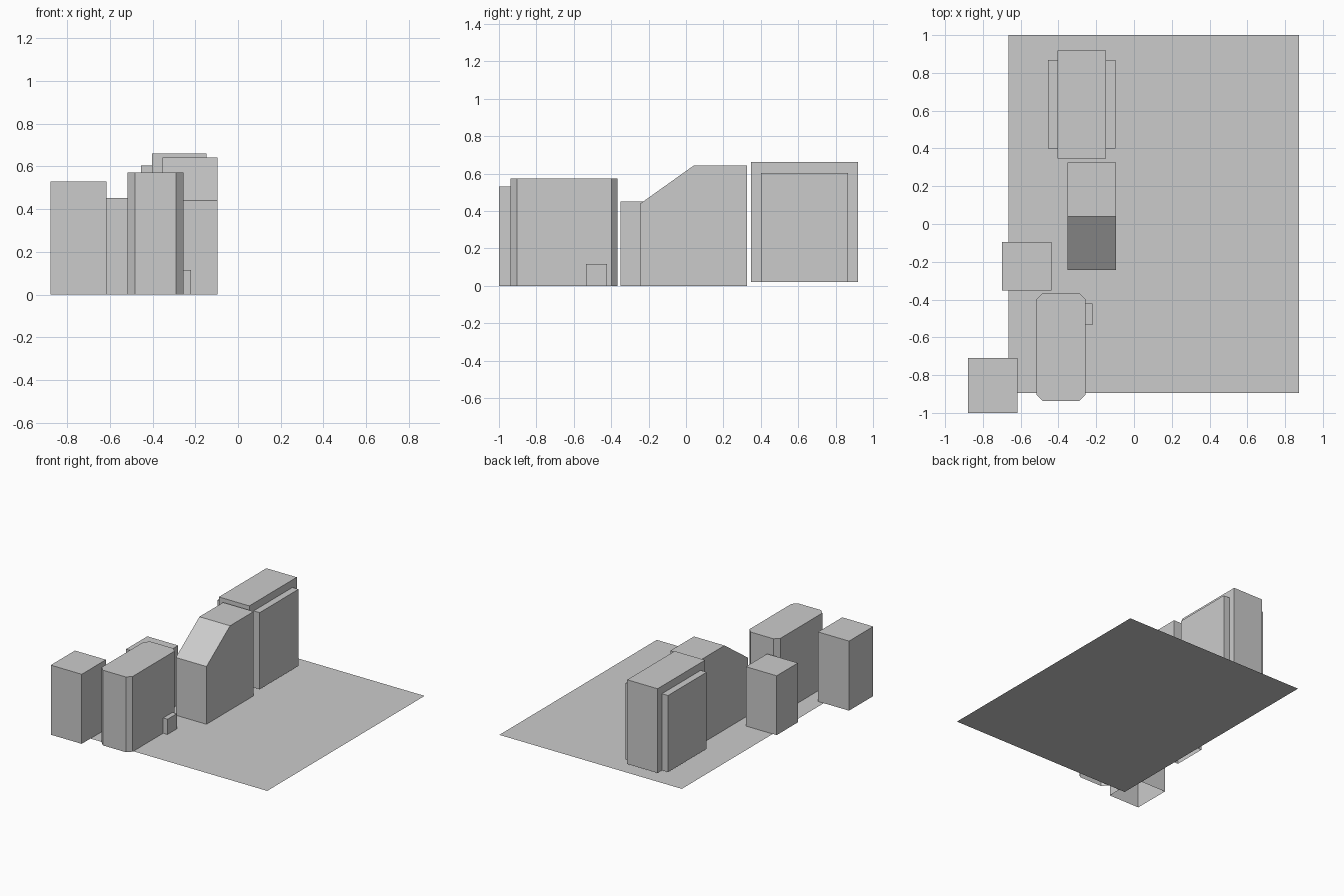
import bpy, bmesh

if "Cube" in bpy.data.objects:
    bpy.data.objects.remove(bpy.data.objects["Cube"])

AXIS = {"x": 0, "z": 2}


def prism(name, profile, axis, lo, hi, open_base=True):
    """Extrude a closed 2D profile along x (profile = y,z) or z (profile = x,y)."""
    bm = bmesh.new()
    if axis == "x":
        verts = [bm.verts.new((lo, a, b)) for a, b in profile]
    else:
        verts = [bm.verts.new((a, b, lo)) for a, b in profile]
    face = bm.faces.new(verts)
    ext = bmesh.ops.extrude_face_region(bm, geom=[face], use_keep_orig=True)
    move = [0, 0, 0]
    move[AXIS[axis]] = hi - lo
    bmesh.ops.translate(bm, vec=move,
                        verts=[g for g in ext["geom"] if isinstance(g, bmesh.types.BMVert)])
    bmesh.ops.recalc_face_normals(bm, faces=bm.faces)
    # Buildings are open underneath
    if open_base:
        base = [f for f in bm.faces if f.normal.z < -0.99]
        bmesh.ops.delete(bm, geom=base, context="FACES_ONLY")
    mesh = bpy.data.meshes.new(name)
    bm.to_mesh(mesh)
    bm.free()
    obj = bpy.data.objects.new(name, mesh)
    bpy.context.collection.objects.link(obj)
    return obj


def block(name, x0, x1, y0, y1, z0, z1):
    return prism(name, [(x0, y0), (x1, y0), (x1, y1), (x0, y1)], "z", z0, z1)


# Flat ground sheet
bpy.ops.mesh.primitive_plane_add(size=1, location=(0.104, 0.0525, 0))
ground = bpy.context.object
ground.name = "ground_sheet"
ground.scale = (1.538, 1.895, 1)

# Plain block buildings on the left
block("corner_block", -0.878, -0.617, -1.0, -0.709, 0, 0.53)
block("small_block", -0.698, -0.438, -0.351, -0.095, 0, 0.452)

# Building with chamfered corners and a side annex
x0, x1, y0, y1, c = -0.517, -0.256, -0.937, -0.365, 0.034
prism("chamfered_building",
      [(x0 + c, y0), (x1 - c, y0), (x1, y0 + c), (x1, y1 - c),
       (x1 - c, y1), (x0 + c, y1), (x0, y1 - c), (x0, y0 + c)], "z", 0, 0.573)
block("side_annex", -0.256, -0.22, -0.535, -0.422, 0, 0.116)

# Building with a sloped front roof
prism("sloped_building",
      [(-0.244, 0), (0.325, 0), (0.325, 0.642), (0.04, 0.642), (-0.244, 0.44)],
      "x", -0.353, -0.095)

# Tall tower with a lower wing on each side
block("tower", -0.404, -0.148, 0.347, 0.919, 0.02, 0.662)
for name, a, b in (("left_wing", -0.455, -0.404), ("right_wing", -0.148, -0.097)):
    block(name, a, b, 0.4, 0.867, 0.02, 0.604)
